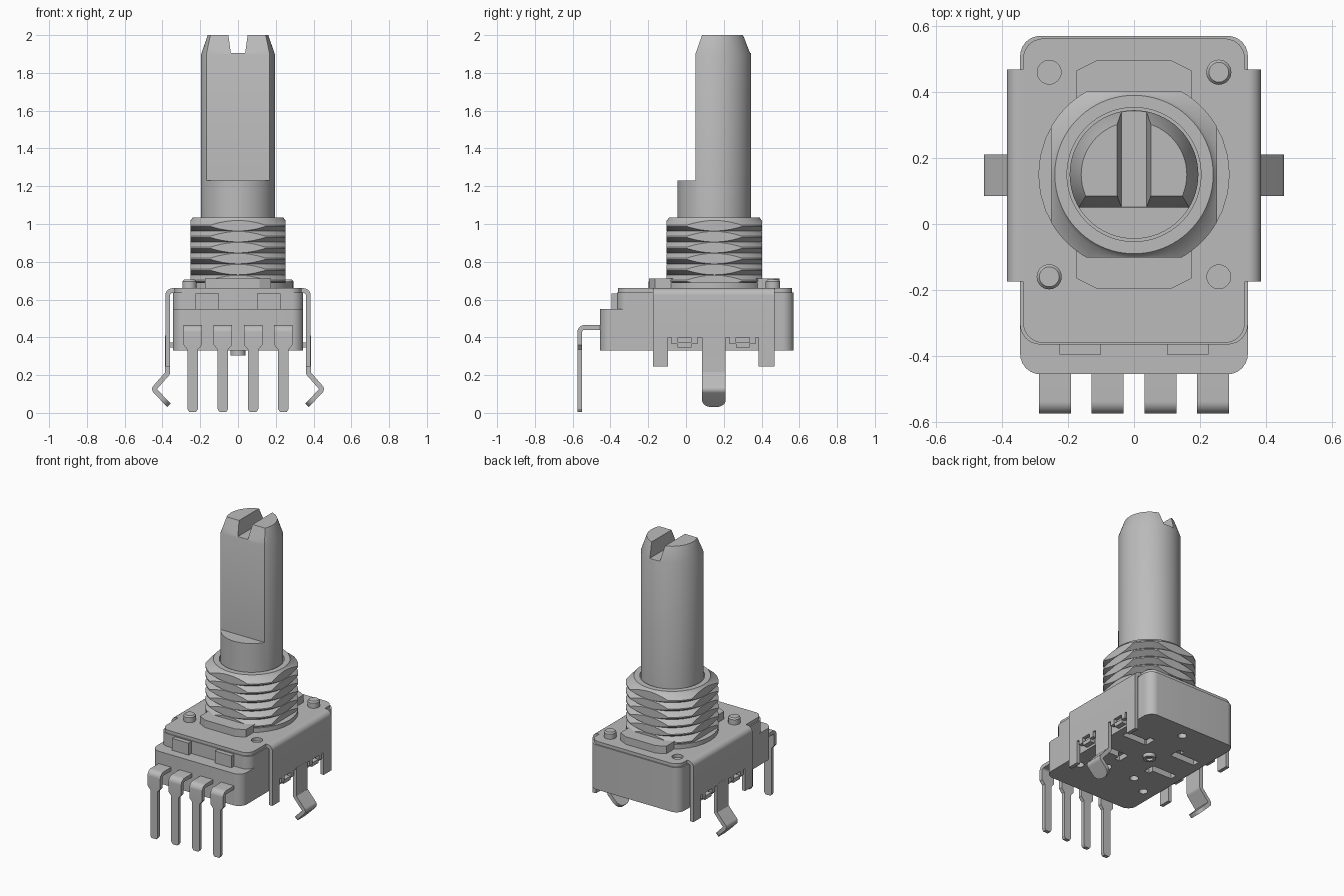
import bpy, bmesh, math
from mathutils import Vector

if "Cube" in bpy.data.objects:
    bpy.data.objects.remove(bpy.data.objects["Cube"], do_unlink=True)

METAL = bpy.data.materials.new("grey metal")
METAL.use_nodes = True
METAL.diffuse_color = (0.5, 0.5, 0.5, 1)
METAL.node_tree.nodes["Principled BSDF"].inputs["Base Color"].default_value = (0.5, 0.5, 0.5, 1)

AXIS_Y = 0.15  # shaft centre line


def finish(name, bm):
    bmesh.ops.recalc_face_normals(bm, faces=bm.faces[:])
    me = bpy.data.meshes.new(name)
    bm.to_mesh(me)
    bm.free()
    ob = bpy.data.objects.new(name, me)
    bpy.context.collection.objects.link(ob)
    me.materials.append(METAL)
    return ob


def activate(ob):
    bpy.ops.object.select_all(action='DESELECT')
    ob.select_set(True)
    bpy.context.view_layer.objects.active = ob


def smooth(ob):
    activate(ob)
    bpy.ops.object.shade_smooth_by_angle(angle=math.radians(32))
    return ob


def fillet(pts, r, closed=True, steps=6):
    """Round the corners of a 2D path."""
    pts = [Vector(p) for p in pts]
    out = []
    for i, p in enumerate(pts):
        if not closed and i in (0, len(pts) - 1):
            out.append(p)
            continue
        a, b = (pts[i - 1] - p).normalized(), (pts[(i + 1) % len(pts)] - p).normalized()
        d = r / math.tan(a.angle(b) / 2)
        s, e = p + a * d, p + b * d
        c = p + (a + b).normalized() * r / math.sin(a.angle(b) / 2)
        for k in range(steps + 1):
            out.append(c + (s - c).lerp(e - c, k / steps).normalized() * r)
    return out


def prism(name, pts, lo, hi, axis='z', tip=0, tip_edge=0):
    """Extrude a 2D outline along an axis; optionally round one end edge."""
    place = {'x': lambda p, h: (h, p[0], p[1]),
             'y': lambda p, h: (p[0], h, p[1]),
             'z': lambda p, h: (p[0], p[1], h)}[axis]
    bm = bmesh.new()
    rings = [[bm.verts.new(place(p, h)) for p in pts] for h in (lo, hi)]
    n = len(pts)
    for ring in rings:
        bm.faces.new(ring)
    for i in range(n):
        j = (i + 1) % n
        bm.faces.new((rings[0][i], rings[0][j], rings[1][j], rings[1][i]))
    if tip:
        edges = [bm.edges.get((r[tip_edge], r[tip_edge + 1])) for r in rings]
        bmesh.ops.bevel(bm, geom=edges, offset=tip, segments=6, profile=0.5, affect='EDGES')
    return finish(name, bm)


def box(name, x0, x1, y0, y1, z0, z1):
    return prism(name, [(x0, y0), (x1, y0), (x1, y1), (x0, y1)], z0, z1)


def strip(name, path, t, lo, hi, axis, tip=0):
    """Sheet metal strip: a path thickened by t and extruded sideways."""
    left, right = [], []
    for i, p in enumerate(path):
        dirs = []
        if i > 0:
            dirs.append((p - path[i - 1]).normalized())
        if i < len(path) - 1:
            dirs.append((path[i + 1] - p).normalized())
        d = sum(dirs, Vector((0, 0))).normalized()
        off = Vector((-d.y, d.x)) * (t / 2 / d.dot(dirs[0]))
        left.append(p + off)
        right.append(p - off)
    return smooth(prism(name, left + right[::-1], lo, hi, axis, tip, len(path) - 1))


def lathe(name, profile, x=0, y=AXIS_Y, segs=64):
    bm = bmesh.new()
    vs = [bm.verts.new((x + r, y, z)) for r, z in profile]
    es = [bm.edges.new(e) for e in zip(vs, vs[1:])]
    bmesh.ops.spin(bm, geom=vs + es, cent=(x, y, 0), axis=(0, 0, 1),
                   angle=2 * math.pi, steps=segs)
    bmesh.ops.remove_doubles(bm, verts=bm.verts[:], dist=1e-5)
    return finish(name, bm)


def disc(name, x, y, r, z0, z1):
    return lathe(name, [(0, z0), (r, z0), (r, z1), (0, z1)], x, y, 32)


def cut(ob, cutter, op='DIFFERENCE'):
    mod = ob.modifiers.new("cut", 'BOOLEAN')
    mod.operation, mod.solver, mod.object = op, 'EXACT', cutter
    activate(ob)
    bpy.ops.object.modifier_apply(modifier=mod.name)
    bpy.data.objects.remove(cutter, do_unlink=True)


def rect(x, y0, y1):
    return [(-x, y0), (x, y0), (x, y1), (-x, y1)]


# Stepped housing with recesses underneath
base = prism("housing_base", fillet(rect(0.345, -0.455, 0.57), 0.06), 0.33, 0.55)
for s in (-1, 1):
    for y in (0.04, 0.26):
        x0, x1 = sorted((s * 0.11, s * 0.29))
        cut(base, box("slot", x0, x1, y - 0.025, y + 0.025, 0.3, 0.37))
    x0, x1 = sorted((s * 0.10, s * 0.14))
    for y0, y1 in ((-0.02, 0.06), (0.24, 0.32)):
        cut(base, box("slot", x0, x1, y0, y1, 0.3, 0.365))
for x, y in ((0, 0.47), (0.11, -0.13), (-0.11, -0.13), (0.26, -0.22), (-0.26, -0.22)):
    cut(base, disc("hole", x, y, 0.028, 0.3, 0.37))
smooth(base)
smooth(prism("housing_upper", fillet(rect(0.345, -0.365, 0.57), 0.06), 0.55, 0.638))
for side, x in (("right", -0.163), ("left", 0.163)):
    box("front_block_" + side, x - 0.063, x + 0.063, -0.395, -0.35, 0.55, 0.632)
smooth(lathe("bottom_pip", [(0, 0.32), (0.022, 0.32), (0.022, 0.305), (0.04, 0.305),
                            (0.04, 0.34), (0, 0.34)], segs=32))

# Cover plate with two holes and two rivets
plate = prism("cover_plate", fillet(rect(0.336, -0.36, 0.562), 0.06), 0.635, 0.66)
for x, y in ((-0.257, 0.46), (0.257, -0.16)):
    cut(plate, disc("hole", x, y, 0.036, 0.6, 0.7))
smooth(plate)
for i, s in enumerate((1, -1)):
    smooth(lathe(f"rivet_{i + 1}", [(0, 0.65), (0.038, 0.65), (0.038, 0.695), (0.03, 0.705),
                                    (0, 0.705)], s * 0.257, AXIS_Y + s * 0.31, 32))

# Bent side brackets with legs and spring clips
for side, s in (("left", 1), ("right", -1)):
    def path(pts, r):
        return fillet([(s * x, z) for x, z in pts], r, closed=False)
    strip("bracket_" + side, path([(0.32, 0.6475), (0.3725, 0.6475), (0.3725, 0.40)], 0.025),
          0.025, -0.175, 0.468, 'y')
    strip("clip_" + side, path([(0.3725, 0.41), (0.3725, 0.21), (0.447, 0.125), (0.365, 0.04)], 0.015),
          0.026, 0.085, 0.21, 'y', tip=0.05)
    xa, xb = sorted((s * 0.36, s * 0.385))
    xc = sorted((s * 0.32, s * 0.38))
    for end, y0, y1 in (("front", -0.175, -0.095), ("back", 0.385, 0.468)):
        box(f"leg_{end}_{side}", xa, xb, y0, y1, 0.245, 0.40)
    for end, yc in (("front", -0.008), ("back", 0.3)):
        for k in (-1, 1):
            box(f"prong_{end}_{side}", xa, xb, yc + k * 0.052 - 0.017, yc + k * 0.052 + 0.017, 0.365, 0.40)
        box(f"inner_tab_{end}_{side}", xc[0], xc[1], yc - 0.036, yc + 0.036, 0.346, 0.372)

# Four bent terminal pins
for i in range(4):
    x = -0.24 + 0.16 * i
    bend = fillet([(-0.42, 0.4525), (-0.5625, 0.4525), (-0.5625, 0.36)], 0.025, closed=False)
    strip(f"pin_shoulder_{i + 1}", bend, 0.025, x - 0.0485, x + 0.0485, 'x')
    half = [(0.0485, 0.36), (0.0275, 0.335), (0.0275, 0.02), (0.018, 0.005)]
    prism(f"pin_{i + 1}", [(x + a, z) for a, z in half] + [(x - a, z) for a, z in half[::-1]],
          -0.575, -0.55, 'y')

# Mounting flange: collar and two chamfered lugs
collar = disc("collar", 0, AXIS_Y, 0.29, 0.65, 0.69)
cut(collar, box("flats", -0.4, 0.4, AXIS_Y - 0.252, AXIS_Y + 0.252, 0.6, 0.75), 'INTERSECT')
smooth(collar)
for name, s in (("front_lug", -1), ("back_lug", 1)):
    half = [(0.175, 0.2), (0.175, 0.315), (0.115, 0.345)]
    prism(name, [(x, AXIS_Y + s * y) for x, y in half] +
          [(-x, AXIS_Y + s * y) for x, y in half[::-1]], 0.65, 0.712)

# Threaded bushing with four flats
PITCH = 0.058
profile = [(0, 0.655), (0.25, 0.655)]
for k in range(6):
    z = 0.672 + k * PITCH
    profile += [(0.25, z), (0.29, z + PITCH * 0.42), (0.29, z + PITCH * 0.56)]
profile += [(0.25, 1.02), (0.24, 1.035), (0.203, 1.035), (0.203, 1.0), (0, 1.0)]
bushing = lathe("threaded_bushing", profile, segs=96)
cut(bushing, box("flats", -0.252, 0.252, AXIS_Y - 0.252, AXIS_Y + 0.252, 0.6, 1.1), 'INTERSECT')
smooth(bushing)

# D-shaft with chamfered, slotted end
shaft = lathe("shaft", [(0, 0.9), (0.195, 0.9), (0.195, 1.9), (0.16, 2.0), (0, 2.0)])
cut(shaft, prism("flat", [(-0.3, 1.23), (0.05, 1.23), (0.05, 1.9), (0.12, 2.1), (-0.3, 2.1)],
                 -0.4, 0.4, 'x'))
cut(shaft, prism("slot", [(-0.038, 1.905), (0.038, 1.905), (0.058, 2.05), (-0.058, 2.05)],
                 -0.3, 0.6, 'y'))
smooth(shaft)
